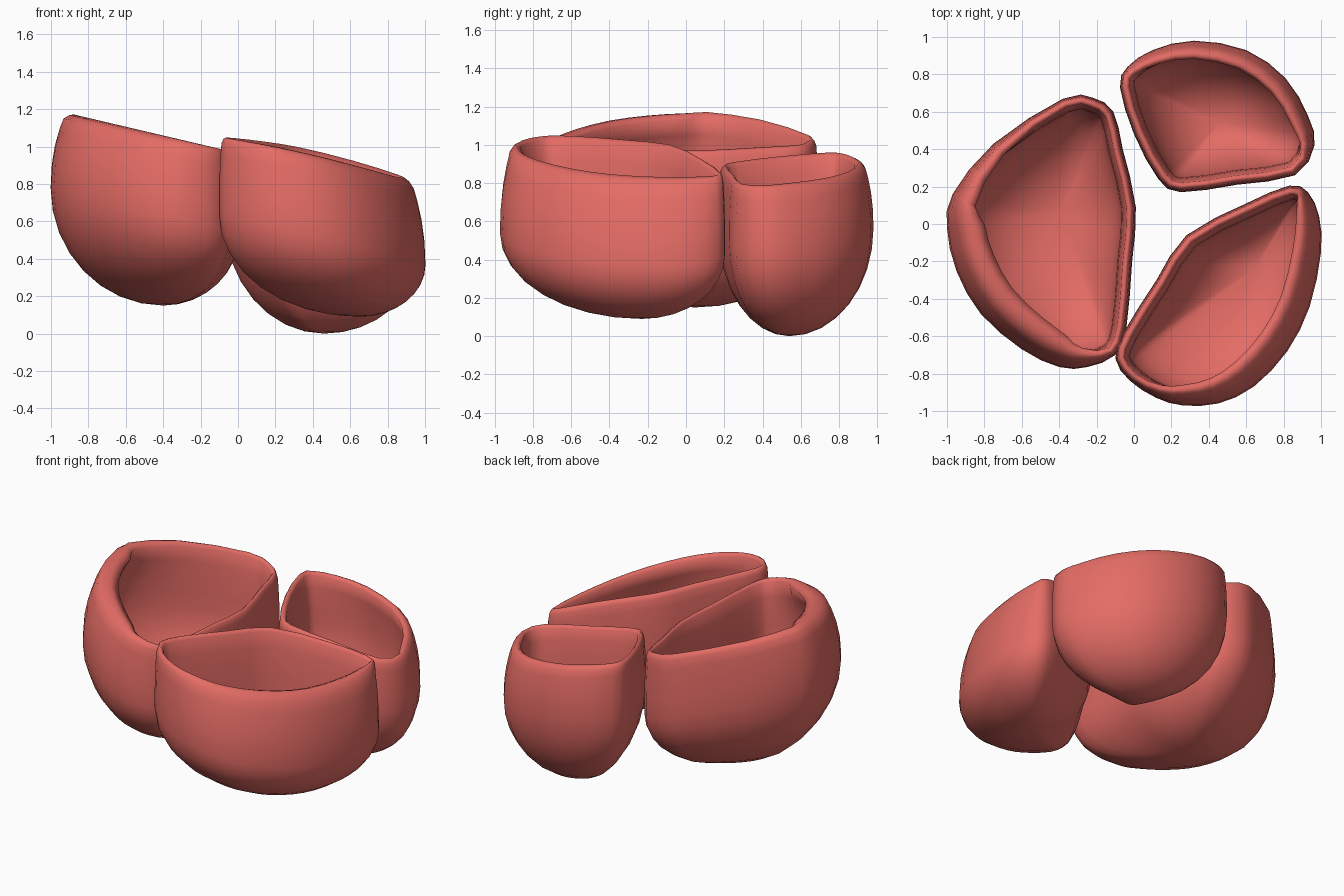
import bpy, bmesh, math
from mathutils import Vector

if "Cube" in bpy.data.objects:
    bpy.data.objects.remove(bpy.data.objects["Cube"])

red = bpy.data.materials.new("coral_red")
red.diffuse_color = (0.78, 0.15, 0.13, 1)
red.use_nodes = True
red.node_tree.nodes["Principled BSDF"].inputs["Base Color"].default_value = red.diffuse_color


def smooth_outline(pts, sub=2):
    """Closed Catmull-Rom curve through the plan points."""
    p, n, out = [Vector(q) for q in pts], len(pts), []
    for i in range(n):
        a, b, c, d = p[i - 1], p[i], p[(i + 1) % n], p[(i + 2) % n]
        for k in range(sub):
            t = k / sub
            out.append(0.5 * (2 * b + (c - a) * t + (2 * a - 5 * b + 4 * c - d) * t * t
                              + (3 * b - a - 3 * c + d) * t ** 3))
    return out


def inset(loop, facing, flat, extra):
    """Pull an anticlockwise loop inward, more on the side that faces outward."""
    n, out = len(loop), []
    for i, q in enumerate(loop):
        t = (loop[(i + 1) % n] - loop[i - 1]).normalized()
        nrm = Vector((t.y, -t.x))
        out.append(q - nrm * (flat + extra * max(0, nrm.dot(facing))))
    return out


def cup(name, pts, facing, lean, lip, plane, drop, apex, thick=0.08):
    wide = smooth_outline(pts)
    facing = Vector(facing).normalized()
    centre = Vector(apex[:2])
    rim_z = lambda q: plane[0] + plane[1] * q.x + plane[2] * q.y + plane[3] * q.x ** 2

    def bowl(loop, base, s):
        """Ring of a half-ellipsoid hanging below the widest loop."""
        h, ring = 1 - math.sqrt(max(0, 1 - s * s)), []
        for q in loop:
            xy = centre.lerp(q, s)
            ring.append((xy.x, xy.y, base + (rim_z(q) - drop - base) * h))
        return ring

    steps = [math.sin(k / 8 * math.pi / 2) for k in range(1, 9)]
    # rounded underside
    rings = [bowl(wide, apex[2], s) for s in steps]
    # upper wall leaning in to the rim
    for v in (0.3, 0.55, 0.78, 0.92):
        loop = inset(wide, facing, 0.015 * v ** 3, lean * v * v)
        rings.append([(q.x, q.y, rim_z(q) - drop * (1 - v)) for q in loop])
    # rolled lip
    for f, w, dz in ((0.022, 0.45, -0.008), (0.035, 0.7, 0), (0.05, 1, -0.02)):
        loop = inset(wide, facing, f, lean + (lip - lean) * (w - 0.3) / 0.7)
        rings.append([(q.x, q.y, rim_z(q) + dz) for q in loop])
    # hollow following the outer shell
    body = inset(wide, facing, thick, 0)
    for v in (0.75, 0.5, 0.25):
        ring = []
        for a, b in zip(loop, body):
            q = a.lerp(b, 1 - v * v)
            ring.append((q.x, q.y, rim_z(q) - 0.02 - (drop - 0.02) * (1 - v)))
        rings.append(ring)
    rings += [bowl(body, apex[2] + thick, s) for s in reversed(steps)]

    bm = bmesh.new()
    rows = [[bm.verts.new(c) for c in r] for r in rings]
    n = len(wide)
    bottom = bm.verts.new(apex)
    inside = bm.verts.new((apex[0], apex[1], apex[2] + thick))
    for i in range(n):
        j = (i + 1) % n
        for a, b in zip(rows, rows[1:]):
            bm.faces.new((a[i], a[j], b[j], b[i]))
        bm.faces.new((bottom, rows[0][j], rows[0][i]))
        bm.faces.new((inside, rows[-1][i], rows[-1][j]))
    bmesh.ops.recalc_face_normals(bm, faces=bm.faces)
    for f in bm.faces:
        f.smooth = True
    me = bpy.data.meshes.new(name)
    bm.to_mesh(me)
    bm.free()
    me.materials.append(red)
    bpy.context.collection.objects.link(bpy.data.objects.new(name, me))


# left cup
cup("left_cup",
    [(0.01, 0.09), (-0.06, 0.4), (-0.11, 0.6), (-0.22, 0.675), (-0.38, 0.67),
     (-0.75, 0.43), (-0.97, 0.16), (-1.0, -0.02), (-0.95, -0.25), (-0.82, -0.48),
     (-0.6, -0.67), (-0.4, -0.765), (-0.25, -0.765), (-0.1, -0.7), (-0.04, -0.55),
     (-0.01, -0.2)],
    (-0.85, -0.5), 0.09, 0.17, (0.965, -0.235, 0, 0), 0.42, (-0.4, 0.05, 0.15))

# front right cup
cup("front_right_cup",
    [(-0.1, -0.72), (-0.02, -0.84), (0.12, -0.93), (0.26, -0.97), (0.45, -0.96),
     (0.64, -0.87), (0.82, -0.68), (0.94, -0.44), (1.0, -0.15), (0.99, 0.04),
     (0.93, 0.17), (0.83, 0.205), (0.6, 0.11), (0.28, -0.06), (0.12, -0.3),
     (-0.05, -0.57)],
    (0.8, -0.6), 0.08, 0.12, (1.06, -0.15, 0.03, -0.12), 0.42, (0.65, -0.23, 0.09))

# back right cup
cup("back_right_cup",
    [(-0.075, 0.73), (0.0, 0.48), (0.13, 0.24), (0.25, 0.17), (0.55, 0.21),
     (0.86, 0.26), (0.965, 0.42), (0.93, 0.58), (0.81, 0.78), (0.6, 0.93),
     (0.32, 0.98), (0.1, 0.93), (-0.035, 0.84)],
    (0.6, 0.8), 0.045, 0.06, (0.93, -0.17, 0.03, 0), 0.34, (0.46, 0.54, 0.0))
